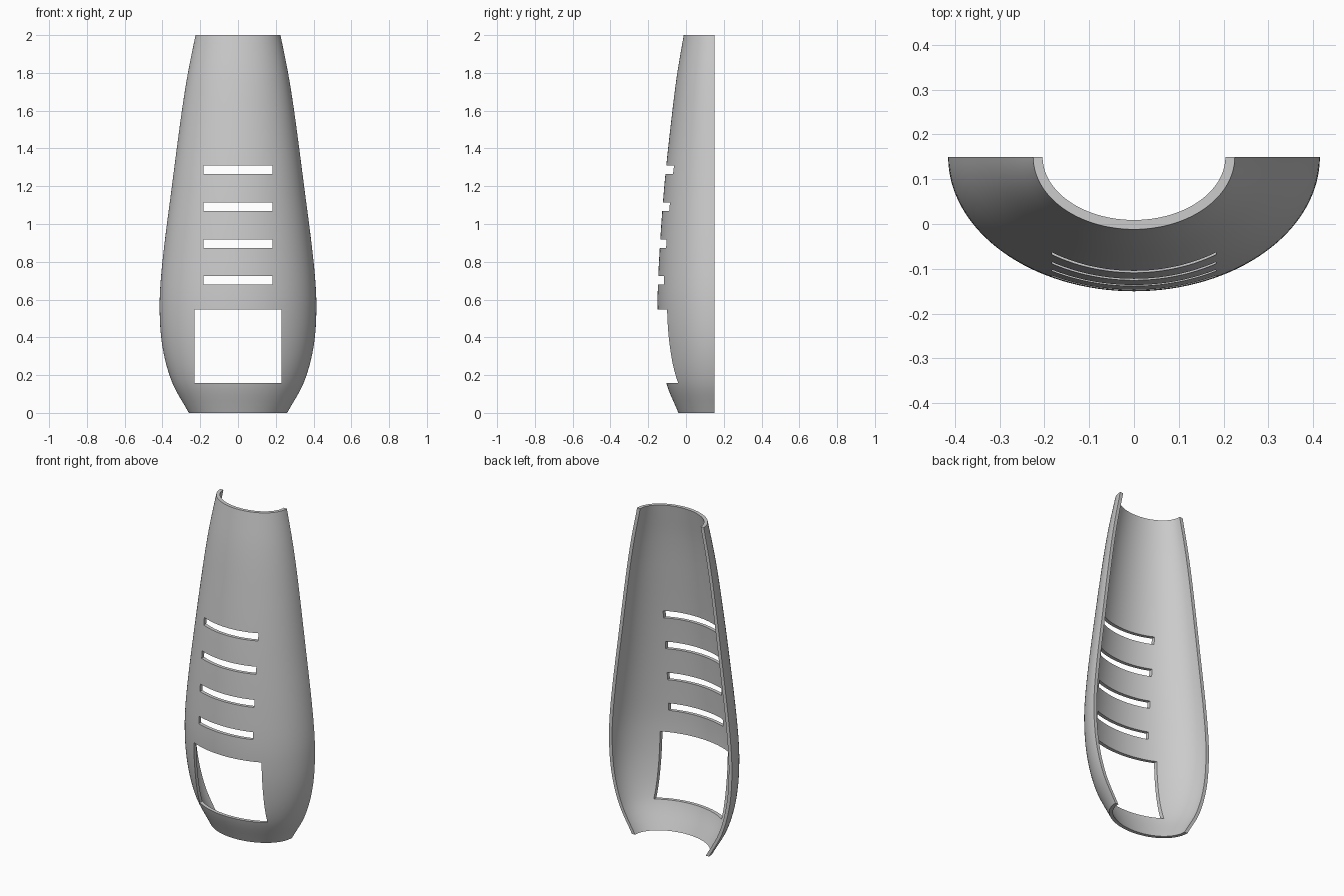
import bpy, bmesh, math

cube = bpy.data.objects.get("Cube")
if cube:
    bpy.data.objects.remove(cube, do_unlink=True)

BACK_Y = 0.15      # flat open side of the half shell
WALL = 0.021       # wall thickness
ROWS, COLS = 64, 64

# Profile stations: height, half width, depth
PROFILE = [(0, 0.26, 0.19), (0.16, 0.348, 0.255), (0.35, 0.4, 0.287),
           (0.57, 0.415, 0.3), (0.8, 0.4, 0.293), (1.2, 0.35, 0.265),
           (1.6, 0.297, 0.222), (1.8, 0.265, 0.196), (2, 0.225, 0.162)]


def station(z):
    """Smooth half width and depth at height z (cubic Hermite)."""
    last = len(PROFILE) - 1
    i = max(k for k in range(last) if PROFILE[k][0] <= z)

    def slope(k, c):
        a, b = PROFILE[max(k - 1, 0)], PROFILE[min(k + 1, last)]
        return (b[c] - a[c]) / (b[0] - a[0])

    p, q = PROFILE[i], PROFILE[i + 1]
    h = q[0] - p[0]
    t = (z - p[0]) / h
    s = t * t * (3 - 2 * t)
    return [p[c] + (q[c] - p[c]) * s
            + h * t * (1 - t) * ((1 - t) * slope(i, c) - t * slope(i + 1, c))
            for c in (1, 2)]


def make_shell():
    """Half-elliptical tapering shell, closed loop of outer and inner wall per row."""
    bm = bmesh.new()
    rings = []
    for r in range(ROWS + 1):
        z = 2 * r / ROWS
        w, d = station(z)
        ring = []
        for inset, order in ((0, range(COLS + 1)), (WALL, range(COLS, -1, -1))):
            for c in order:
                a = math.pi * c / COLS
                ring.append(bm.verts.new((-(w - inset) * math.cos(a),
                                          BACK_Y - (d - inset) * math.sin(a), z)))
        rings.append(ring)
    n = len(rings[0])
    for lo, hi in zip(rings, rings[1:]):
        for k in range(n):
            m = (k + 1) % n
            bm.faces.new((lo[k], lo[m], hi[m], hi[k]))
    # Top and bottom rims
    for ring in (rings[0], rings[-1]):
        for k in range(COLS):
            bm.faces.new((ring[k], ring[k + 1], ring[n - 2 - k], ring[n - 1 - k]))
    bmesh.ops.recalc_face_normals(bm, faces=bm.faces)
    mesh = bpy.data.meshes.new("shell")
    bm.to_mesh(mesh)
    bm.free()
    obj = bpy.data.objects.new("shell", mesh)
    bpy.context.collection.objects.link(obj)
    return obj


def cut_opening(obj, half_width, z0, z1):
    """Cut a rectangular opening through the front wall."""
    bpy.ops.mesh.primitive_cube_add(size=1, location=(0, -0.1, (z0 + z1) / 2))
    cutter = bpy.context.object
    cutter.name = "opening_cutter"
    cutter.scale = (2 * half_width, 0.46, z1 - z0)
    cutter.hide_render = True
    mod = obj.modifiers.new("opening", 'BOOLEAN')
    mod.operation = 'DIFFERENCE'
    mod.solver = 'EXACT'
    mod.object = cutter
    bpy.context.view_layer.objects.active = obj
    bpy.ops.object.modifier_apply(modifier=mod.name)
    bpy.data.objects.remove(cutter, do_unlink=True)


shell = make_shell()

# Large window and four vent slots
cut_opening(shell, 0.229, 0.157, 0.547)
for z in (0.703, 0.895, 1.091, 1.287):
    cut_opening(shell, 0.183, z - 0.0225, z + 0.0225)

# Colour
grey = bpy.data.materials.new("grey_plastic")
grey.use_nodes = True
colour = (0.6, 0.6, 0.6, 1)
grey.diffuse_color = colour
grey.node_tree.nodes["Principled BSDF"].inputs["Base Color"].default_value = colour
shell.data.materials.clear()
shell.data.materials.append(grey)

# Smooth walls with crisp edges
bpy.ops.object.select_all(action='DESELECT')
shell.select_set(True)
bpy.context.view_layer.objects.active = shell
bpy.ops.object.shade_smooth_by_angle(angle=math.radians(30))
